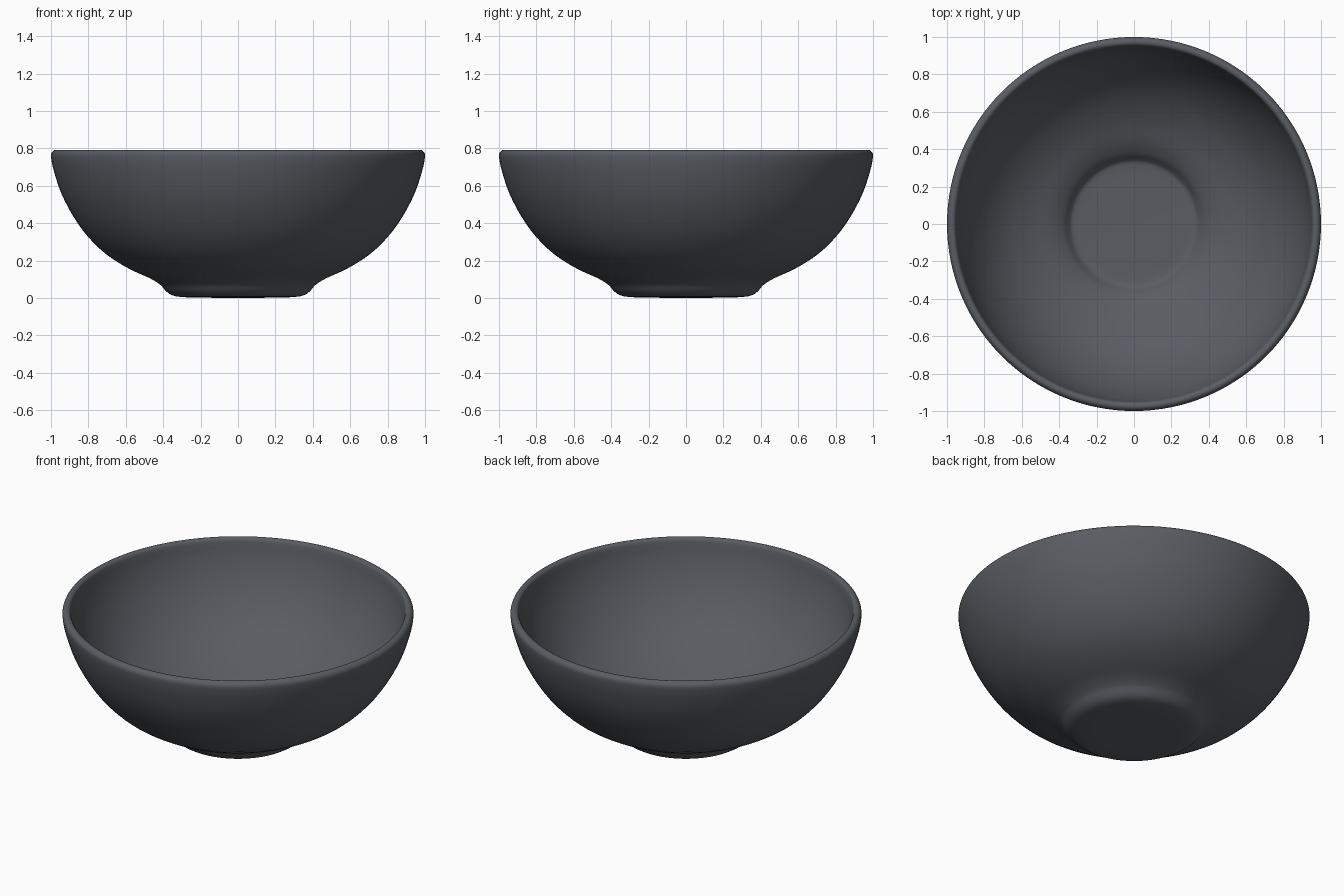
import bpy, bmesh, math
from mathutils import Vector

if "Cube" in bpy.data.objects:
    bpy.data.objects.remove(bpy.data.objects["Cube"])

# Bowl section: (radius, height) from base centre, up the outside, over the rim, down the inside
PROFILE = [(0, 0), (0.2, 0.002), (0.31, 0.006), (0.36, 0.018), (0.39, 0.042), (0.415, 0.07),
           (0.47, 0.105), (0.58, 0.155), (0.70, 0.23), (0.80, 0.325), (0.88, 0.435),
           (0.945, 0.56), (0.985, 0.68), (0.999, 0.75), (0.996, 0.777), (0.978, 0.792),
           (0.957, 0.785), (0.948, 0.755), (0.935, 0.69), (0.898, 0.58), (0.838, 0.465),
           (0.762, 0.362), (0.67, 0.275), (0.555, 0.201), (0.445, 0.149), (0.378, 0.107),
           (0.345, 0.07), (0.315, 0.056), (0.2, 0.052), (0, 0.05)]
SEGMENTS, STEPS = 128, 3


def smooth_curve(points, steps):
    """Catmull-Rom curve through the points."""
    p = [Vector(q) for q in points]
    p = [2 * p[0] - p[1]] + p + [2 * p[-1] - p[-2]]
    out = []
    for a, b, c, d in zip(p, p[1:], p[2:], p[3:]):
        for i in range(steps):
            t = i / steps
            out.append(0.5 * (2 * b + (c - a) * t + (2 * a - 5 * b + 4 * c - d) * t**2
                              + (3 * b - a - 3 * c + d) * t**3))
    return out + [p[-2]]


# Lathe the section around z
bm = bmesh.new()
verts = [bm.verts.new((max(q.x, 0), 0, max(q.y, 0))) for q in smooth_curve(PROFILE, STEPS)]
edges = [bm.edges.new(pair) for pair in zip(verts, verts[1:])]
bmesh.ops.spin(bm, geom=verts + edges, cent=(0, 0, 0), axis=(0, 0, 1),
               angle=math.tau, steps=SEGMENTS)
bmesh.ops.remove_doubles(bm, verts=bm.verts, dist=1e-4)
bmesh.ops.recalc_face_normals(bm, faces=bm.faces)
for f in bm.faces:
    f.smooth = True

mesh = bpy.data.meshes.new("bowl")
bm.to_mesh(mesh)
bm.free()
bowl = bpy.data.objects.new("bowl", mesh)
bpy.context.collection.objects.link(bowl)

# Dark slate glaze
mat = bpy.data.materials.new("dark_slate")
mat.diffuse_color = (0.10, 0.11, 0.125, 1)
mat.use_nodes = True
mat.node_tree.nodes["Principled BSDF"].inputs["Base Color"].default_value = mat.diffuse_color
mesh.materials.append(mat)
